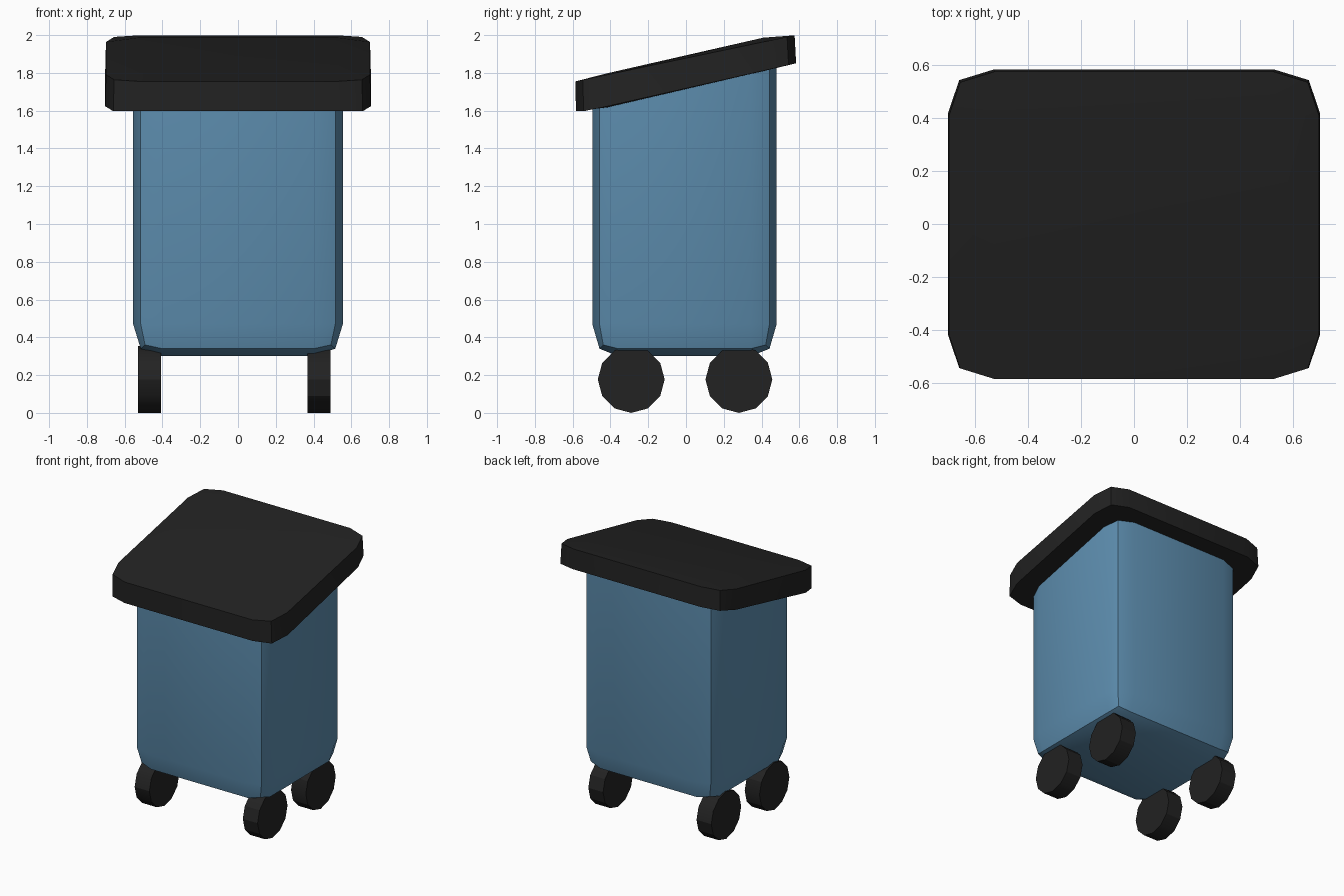
import bpy, bmesh, math
from mathutils import Matrix

if "Cube" in bpy.data.objects:
    bpy.data.objects.remove(bpy.data.objects["Cube"])


def material(name, rgb):
    m = bpy.data.materials.new(name)
    m.diffuse_color = (*rgb, 1)
    m.use_nodes = True
    m.node_tree.nodes["Principled BSDF"].inputs["Base Color"].default_value = m.diffuse_color
    return m


BLUE = material("bin blue", (0.11, 0.27, 0.43))
BLACK = material("soft black", (0.016, 0.016, 0.016))


def finish(name, bm, mat, smooth=True):
    bmesh.ops.recalc_face_normals(bm, faces=bm.faces[:])
    me = bpy.data.meshes.new(name)
    bm.to_mesh(me)
    bm.free()
    me.materials.append(mat)
    ob = bpy.data.objects.new(name, me)
    bpy.context.collection.objects.link(ob)
    bpy.ops.object.select_all(action='DESELECT')
    ob.select_set(True)
    bpy.context.view_layer.objects.active = ob
    if smooth:
        bpy.ops.object.shade_smooth_by_angle(angle=math.radians(30))
    return ob


def ring(bm, side, corner, front, z, y0=0.0):
    """Twelve-point rounded rectangle; z is a function of (y, is_corner)."""
    q = [side, corner, front]
    pts = []
    for sx, sy in ((1, 1), (-1, 1), (-1, -1), (1, -1)):
        part = [(sx * x, sy * y + y0, i == 1) for i, (x, y) in enumerate(q)]
        pts += part if sx * sy > 0 else part[::-1]
    return [bm.verts.new((x, y, z(y, c))) for x, y, c in pts]


def bridge(bm, a, b):
    n = len(a)
    for i in range(n):
        bm.faces.new((a[i], a[(i + 1) % n], b[(i + 1) % n], b[i]))


def cap(bm, r, x, y, z, y0=0.0):
    """Close a ring with an inner rectangle and a border of quads."""
    c = [bm.verts.new((sx * x, sy * y + y0, z(sy * y + y0)))
         for sx, sy in ((1, 1), (-1, 1), (-1, -1), (1, -1))]
    for k in range(4):
        i = 3 * k
        bm.faces.new((r[i], r[i + 1], r[i + 2], c[k]))
        bm.faces.new((r[i + 2], r[(i + 3) % 12], c[(k + 1) % 4], c[k]))
    bm.faces.new(c)


# Body: rounded box, tucked in at the base, sloped at the top
bm = bmesh.new()
Y0 = -0.008
outline = ((0.555, 0.35), (0.515, 0.45), (0.40, 0.488))
base = ring(bm, (0.515, 0.35), (0.492, 0.43), (0.40, 0.45),
            lambda y, c: 0.36 if c else 0.34, Y0)
low = ring(bm, *outline, lambda y, c: 0.47, Y0)
top = ring(bm, *outline, lambda y, c: 1.76 + 0.233 * y, Y0)
bridge(bm, base, low)
bridge(bm, low, top)
cap(bm, base, 0.40, 0.35, lambda y: 0.30, Y0)
bm.faces.new(top)
finish("bin_body", bm, BLUE)

# Lid: sloping slab with clipped corners and a slightly domed top
bm = bmesh.new()
lid_line = ((0.703, 0.415), (0.66, 0.543), (0.53, 0.583))
under = ring(bm, *lid_line, lambda y, c: max(1.597, 1.718 + 0.228 * y))
rim = ring(bm, (0.699, 0.412), (0.656, 0.54), (0.527, 0.58),
           lambda y, c: 1.878 + 0.21 * y, -0.005)
bridge(bm, under, rim)
cap(bm, under, 0.53, 0.41, lambda y: 1.714 + 0.233 * y)
cap(bm, rim, 0.53, 0.41, lambda y: 1.893 + 0.228 * y)
finish("lid", bm, BLACK)

# Wheels: four twelve-sided discs
for side, x in (("left", -0.468), ("right", 0.428)):
    for end, y in (("front", -0.29), ("back", 0.28)):
        bm = bmesh.new()
        bmesh.ops.create_cone(
            bm, cap_ends=True, segments=12, radius1=0.177, radius2=0.177,
            depth=0.122,
            matrix=Matrix.Translation((x, y, 0.177)) @ Matrix.Rotation(math.pi / 2, 4, 'Y'))
        finish(f"{end}_{side}_wheel", bm, BLACK)
